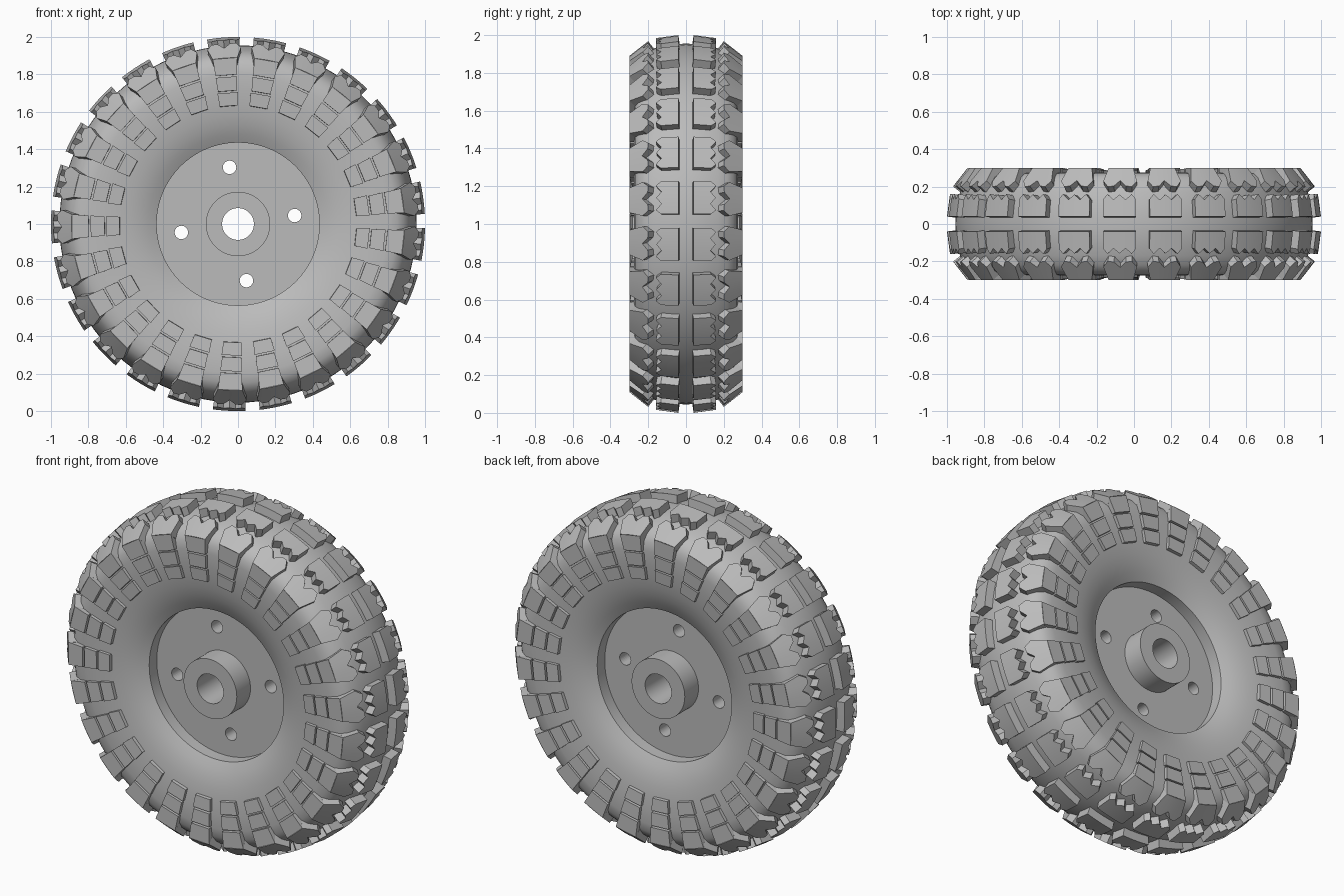
import bpy, bmesh
from math import sin, cos, pi, radians, hypot

if "Cube" in bpy.data.objects:
    bpy.data.objects.remove(bpy.data.objects["Cube"], do_unlink=True)

grey = bpy.data.materials.new("mid_grey")
grey.use_nodes = True
COLOUR = (0.5, 0.5, 0.5, 1)
grey.diffuse_color = COLOUR
grey.node_tree.nodes["Principled BSDF"].inputs["Base Color"].default_value = COLOUR

COUNT = 25                 # tread blocks around the wheel
START = radians(94.5)      # angle of the first block
SEGMENTS = 100


def polar(r, y, angle):
    """Point on the wheel, whose axle runs along y at height 1."""
    return (r * cos(angle), y, 1 + r * sin(angle))


def finish(name, bm, smooth_angle=None):
    bmesh.ops.recalc_face_normals(bm, faces=bm.faces[:])
    mesh = bpy.data.meshes.new(name)
    bm.to_mesh(mesh)
    bm.free()
    mesh.materials.append(grey)
    obj = bpy.data.objects.new(name, mesh)
    bpy.context.collection.objects.link(obj)
    if smooth_angle:
        smooth(obj, smooth_angle)
    return obj


def smooth(obj, degrees):
    bpy.ops.object.select_all(action='DESELECT')
    obj.select_set(True)
    bpy.context.view_layer.objects.active = obj
    bpy.ops.object.shade_smooth_by_angle(angle=radians(degrees))


def lathe(name, profile, degrees=30):
    """Revolve a closed (radius, y) outline around the axle."""
    bm = bmesh.new()
    rings = [[bm.verts.new(polar(r, y, 2 * pi * i / SEGMENTS)) for r, y in profile]
             for i in range(SEGMENTS)]
    n = len(profile)
    for i, ring in enumerate(rings):
        after = rings[(i + 1) % SEGMENTS]
        for j in range(n):
            k = (j + 1) % n
            bm.faces.new((ring[j], ring[k], after[k], after[j]))
    return finish(name, bm, degrees)


def mirrored(half):
    """Complete a left-hand list of (t_start, t_end, reach) columns."""
    return half + [(-a, -b, v) for a, b, v in reversed(half) if a != 0]


def blocks(name, p0, p1, depth, columns):
    """Raised blocks around both sides, spanning outer points p0 to p1."""
    bm = bmesh.new()
    (r0, y0), (r1, y1) = p0, p1
    length = hypot(r1 - r0, y1 - y0)
    nr, ny = abs(y1 - y0) / length, abs(r1 - r0) / length
    for step in range(COUNT):
        centre = START + step * 2 * pi / COUNT
        for side in (1, -1):
            rows = []
            for ta, tb, reach in columns:
                re, ye = r0 + (r1 - r0) * reach, y0 + (y1 - y0) * reach
                corners = ((r0, y0, ta), (re, ye, tb),
                           (re - nr * depth, ye - ny * depth, tb),
                           (r0 - nr * depth, y0 - ny * depth, ta))
                rows.append([bm.verts.new(polar(r, side * y, centre + t / r0))
                             for r, y, t in corners])
            for a, b in zip(rows, rows[1:]):
                for j in range(4):
                    k = (j + 1) % 4
                    bm.faces.new((a[j], a[k], b[k], b[j]))
            bm.faces.new(rows[0])
            bm.faces.new(rows[-1])
    return finish(name, bm, 12)


# Tyre carcass: dished sidewalls and rounded crown
half = [(0.435, 0.20), (0.48, 0.224), (0.53, 0.243), (0.58, 0.256), (0.64, 0.266),
        (0.72, 0.274), (0.80, 0.276), (0.85, 0.27), (0.885, 0.25), (0.91, 0.22),
        (0.93, 0.17), (0.946, 0.10), (0.953, 0.05), (0.955, 0)]
lathe("tyre", half + [(r, -y) for r, y in reversed(half[:-1])], 35)


# Recessed wheel disc with four bolt holes
def ring(inner, outer, y):
    return [(inner, -y), (outer, -y), (outer, y), (inner, y)]


disc = lathe("wheel_disc", ring(0.12, 0.445, 0.13))
for i in range(4):
    bm = bmesh.new()
    bmesh.ops.create_cone(bm, cap_ends=True, segments=32, radius1=0.036,
                          radius2=0.036, depth=0.5)
    angle = radians(8.5) + i * pi / 2
    cutter = finish("bolt_hole_cutter", bm)
    cutter.rotation_euler.x = pi / 2
    cutter.location = polar(0.306, 0, angle)
    cutter.hide_render = True
    cut = disc.modifiers.new("bolt_hole", 'BOOLEAN')
    cut.object = cutter
    cut.operation = 'DIFFERENCE'
    cut.solver = 'EXACT'
    bpy.context.view_layer.update()
    bpy.context.view_layer.objects.active = disc
    bpy.ops.object.modifier_apply(modifier=cut.name)
    bpy.data.objects.remove(cutter, do_unlink=True)
smooth(disc, 30)

# Hub with through bore
lathe("hub", ring(0.085, 0.172, 0.257))

# Crown blocks with zigzag outer edges
blocks("crown_blocks", (1.0, 0.04), (0.984, 0.16), 0.06, mirrored([
    (-0.088, -0.088, 0.78), (-0.066, -0.066, 1), (-0.033, -0.033, 0.75), (0, 0, 0.98)]))

# Shoulder blocks: flared, with a notch between two tips
blocks("shoulder_blocks", (0.89, 0.30), (0.968, 0.20), 0.06, mirrored([
    (-0.066, -0.085, 0.7), (-0.046, -0.06, 1), (-0.02, -0.03, 0.97), (0, 0, 0.68)]))

# Three rows of sidewall blocks
for name, r0, y0, r1, y1, width in (
        ("outer_sidewall_blocks", 0.89, 0.30, 0.80, 0.298, 0.066),
        ("middle_sidewall_blocks", 0.79, 0.296, 0.715, 0.292, 0.058),
        ("inner_sidewall_blocks", 0.705, 0.290, 0.635, 0.284, 0.055)):
    blocks(name, (r0, y0), (r1, y1), 0.045, mirrored([(-width, -width * 0.97, 1)]))
